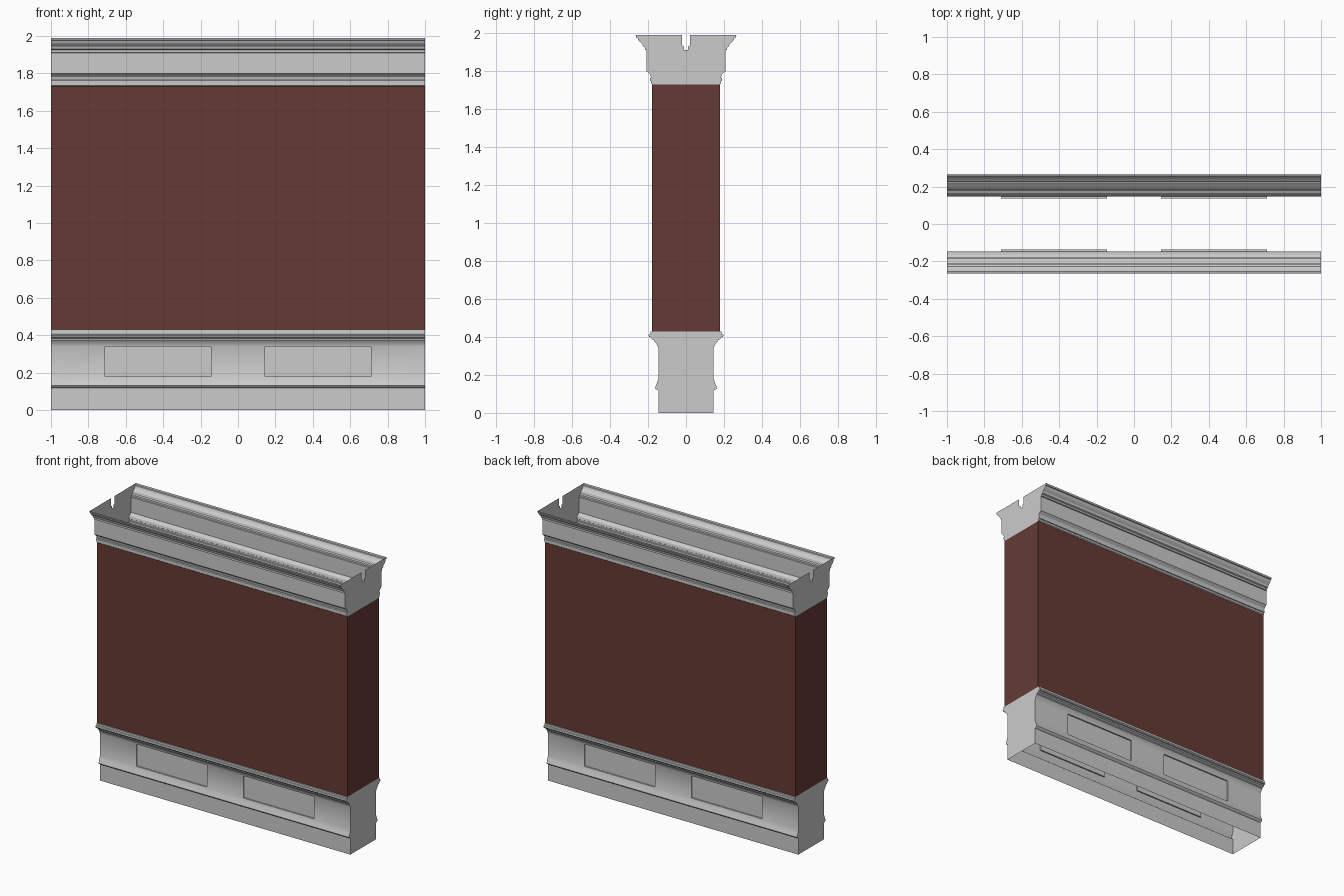
import bpy, bmesh

if "Cube" in bpy.data.objects:
    bpy.data.objects.remove(bpy.data.objects["Cube"])

PANEL_X = [-1, -0.71, -0.145, 0.145, 0.71, 1]
PANEL_Z = (0.18, 0.34)


def build(name, profile, xs=(-1, 1), notch=(), material=None):
    """Hollow run: moulded front and back sheets plus closed ends; open top and bottom."""
    bm = bmesh.new()
    panels = []
    for side in (-1, 1):
        grid = [[bm.verts.new((x, side * y, z)) for x in xs] for y, z in profile]
        for r in range(len(profile) - 1):
            for c in range(len(xs) - 1):
                quad = [grid[r][c], grid[r][c + 1], grid[r + 1][c + 1], grid[r + 1][c]]
                f = bm.faces.new(quad if side < 0 else quad[::-1])
                f.smooth = True
                if len(xs) > 2 and c in (1, 3) and profile[r][1] == PANEL_Z[0]:
                    panels.append((f, side))
    # sunk panels
    for f, side in panels:
        new = bmesh.ops.extrude_face_region(bm, geom=[f])["geom"]
        verts = [v for v in new if isinstance(v, bmesh.types.BMVert)]
        bmesh.ops.translate(bm, verts=verts, vec=(0, -side * 0.01, 0))
        if f.is_valid:
            bm.faces.remove(f)
    # end caps
    outline = list(profile) + list(notch)
    outline += [(-y, z) for y, z in reversed(outline)]
    for x in (-1, 1):
        loop = [bm.verts.new((x, y, z)) for y, z in outline]
        bm.faces.new(loop if x > 0 else loop[::-1])
    me = bpy.data.meshes.new(name)
    bm.to_mesh(me)
    bm.free()
    ob = bpy.data.objects.new(name, me)
    bpy.context.collection.objects.link(ob)
    if material:
        me.materials.append(material)
    bpy.ops.object.select_all(action='DESELECT')
    ob.select_set(True)
    bpy.context.view_layer.objects.active = ob
    bpy.ops.object.shade_smooth_by_angle(angle=0.5)
    return ob


# plinth with rounded lip, panelled band and upper moulding
base = [(0.146, 0), (0.146, 0.118), (0.158, 0.124), (0.163, 0.131), (0.16, 0.14),
        (0.153, 0.157), (0.146, 0.18), (0.146, 0.34), (0.15, 0.355), (0.162, 0.372),
        (0.166, 0.376), (0.166, 0.382), (0.182, 0.39), (0.184, 0.398), (0.194, 0.4),
        (0.198, 0.407), (0.194, 0.414), (0.187, 0.416), (0.187, 0.43), (0.178, 0.43)]
build("plinth", base, PANEL_X)

# plain red wall
red = bpy.data.materials.new("red_wall")
red.diffuse_color = (0.13, 0.042, 0.034, 1)
red.use_nodes = True
red.node_tree.nodes["Principled BSDF"].inputs["Base Color"].default_value = red.diffuse_color
build("wall", [(0.178, 0.43), (0.178, 1.73)], material=red)

# cornice with lower moulding, frieze and flared crown
cornice = [(0.178, 1.73), (0.184, 1.735), (0.184, 1.748), (0.19, 1.75), (0.19, 1.762),
           (0.184, 1.766), (0.188, 1.782), (0.2, 1.794), (0.208, 1.8), (0.208, 1.91),
           (0.216, 1.912), (0.216, 1.925), (0.226, 1.93), (0.231, 1.945), (0.246, 1.957),
           (0.252, 1.966), (0.255, 1.976), (0.263, 1.978), (0.265, 1.99)]
build("cornice", cornice,
      notch=[(0.022, 1.99), (0.022, 1.935), (0.01, 1.93), (0.01, 1.912)])
